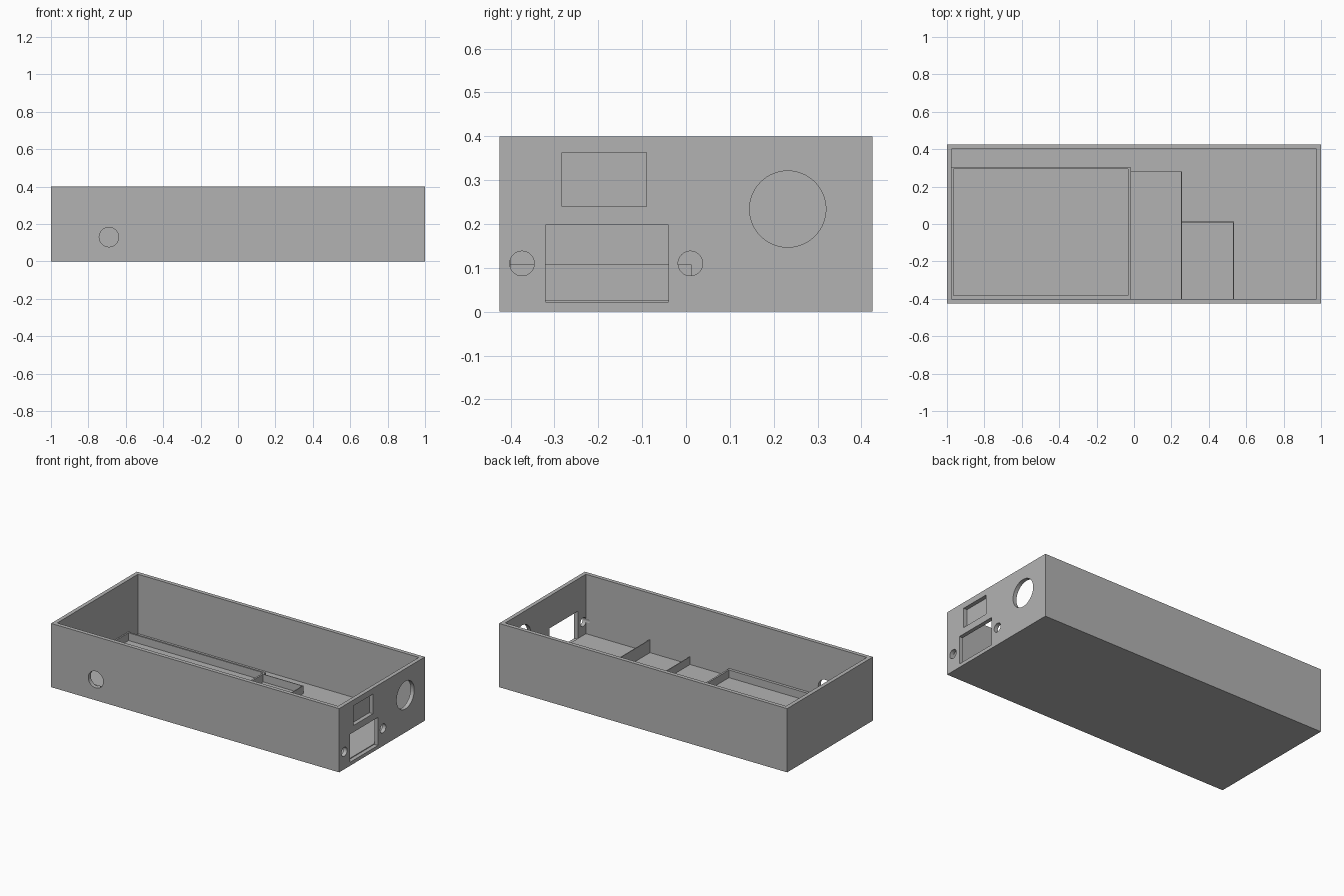
import bpy
import math
from mathutils import Vector

old = bpy.data.objects.get("Cube")
if old:
    bpy.data.objects.remove(old, do_unlink=True)

grey = bpy.data.materials.new("light_grey")
grey.use_nodes = True
grey.diffuse_color = (0.45, 0.45, 0.45, 1)
grey.node_tree.nodes["Principled BSDF"].inputs["Base Color"].default_value = (0.45, 0.45, 0.45, 1)


def block(name, low, high):
    """Axis-aligned box between two corners."""
    low, high = Vector(low), Vector(high)
    bpy.ops.mesh.primitive_cube_add(size=1, location=(low + high) / 2)
    ob = bpy.context.object
    ob.name = name
    ob.scale = high - low
    bpy.ops.object.transform_apply(location=True, rotation=False, scale=True)
    ob.data.materials.append(grey)
    return ob


def rod(name, centre, radius, rotation):
    """Round hole cutter."""
    bpy.ops.mesh.primitive_cylinder_add(vertices=64, radius=radius, depth=0.1,
                                        location=centre, rotation=rotation)
    ob = bpy.context.object
    ob.name = name
    ob.data.materials.append(grey)
    return ob


def cut(target, cutter):
    """Subtract the cutter from the target and discard it."""
    cutter.hide_render = True
    mod = target.modifiers.new("cut", 'BOOLEAN')
    mod.operation = 'DIFFERENCE'
    mod.solver = 'EXACT'
    mod.object = cutter
    bpy.context.view_layer.objects.active = target
    bpy.ops.object.modifier_apply(modifier=mod.name)
    bpy.data.objects.remove(cutter, do_unlink=True)


FLOOR = 0.027
BASE = 0.015    # inner walls are sunk slightly into the floor
LOW = 0.075     # top of the tray and the low dividers
HIGH = 0.108    # top of the tall divider

# Open enclosure
case = block("case", (-1, -0.425, 0), (1, 0.425, 0.4))
cut(case, block("cavity", (-0.975, -0.4, FLOOR), (0.975, 0.4, 0.5)))

# Rectangular ports in the end wall
for y0, y1, z0, z1 in ((-0.32, -0.04, 0.022, 0.198), (-0.283, -0.09, 0.24, 0.363)):
    cut(case, block("port_cutter", (0.975, y0, z0), (1.05, y1, z1)))

# Round fan hole and screw holes in the end wall
for y, z, r in ((0.232, 0.234, 0.087), (-0.374, 0.11, 0.028), (0.01, 0.11, 0.028)):
    cut(case, rod("hole_cutter", (1, y, z), r, (0, math.pi / 2, 0)))

# Cable hole in the front wall
cut(case, rod("hole_cutter", (-0.69, -0.425, 0.13), 0.052, (math.pi / 2, 0, 0)))

# Rectangular tray rim on the floor
tray = block("tray_rim", (-0.98, -0.405, BASE), (-0.02, 0.305, LOW))
cut(tray, block("tray_cutter", (-0.966, -0.382, 0), (-0.031, 0.294, 0.2)))

# Thin compartment dividers
block("middle_divider", (0.252, -0.405, BASE), (0.257, 0.281, LOW))
block("back_divider", (-0.025, 0.277, BASE), (0.257, 0.281, LOW))
block("tall_divider", (0.53, -0.405, BASE), (0.535, 0.013, HIGH))
block("tall_back_divider", (0.255, 0.009, BASE), (0.535, 0.013, HIGH))
